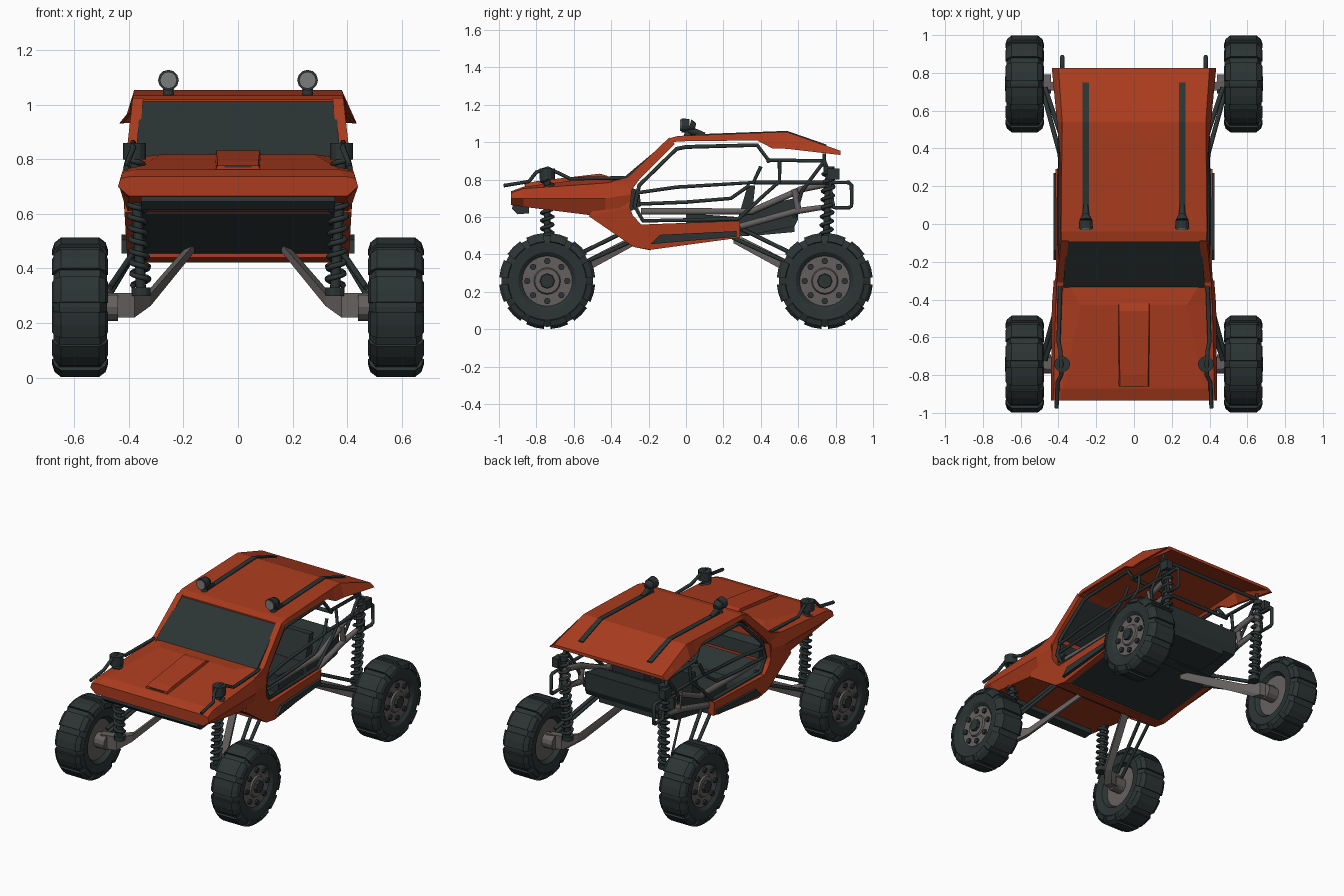
import bpy, bmesh, math
from mathutils import Vector

def mat(name, c):
    m = bpy.data.materials.new(name)
    m.diffuse_color = (*c, 1)
    return m

RED = mat("orange red paint", (0.41, 0.045, 0.013))
DARK = mat("dark rubber and tube", (0.025, 0.034, 0.034))
GREY = mat("grey metal", (0.13, 0.118, 0.115))
LENS = mat("lamp glass", (0.2, 0.2, 0.2))

def finish(name, bm, m, mirror=False):
    if mirror:
        g = bmesh.ops.duplicate(bm, geom=bm.verts[:] + bm.edges[:] + bm.faces[:])["geom"]
        for v in g:
            if isinstance(v, bmesh.types.BMVert):
                v.co.x *= -1
    bmesh.ops.recalc_face_normals(bm, faces=bm.faces[:])
    me = bpy.data.meshes.new(name)
    bm.to_mesh(me)
    bm.free()
    me.materials.append(m)
    o = bpy.data.objects.new(name, me)
    bpy.context.collection.objects.link(o)
    return o

def loft(bm, rings, loop=False):
    """Skin closed rings of points; caps the ends unless loop."""
    vs = [[bm.verts.new(p) for p in r] for r in rings]
    n = len(vs[0])
    for i in range(len(vs) if loop else len(vs) - 1):
        a, b = vs[i], vs[(i + 1) % len(vs)]
        for j in range(n):
            k = (j + 1) % n
            bm.faces.new((a[j], a[k], b[k], b[j]))
    if not loop:
        bm.faces.new(vs[0])
        bm.faces.new(vs[-1])

def cone(bm, p0, p1, r0, r1=None, n=12):
    p0, p1 = Vector(p0), Vector(p1)
    d = p1 - p0
    q = d.to_track_quat('Z', 'Y').to_matrix().to_4x4()
    q.translation = (p0 + p1) / 2
    bmesh.ops.create_cone(bm, cap_ends=True, segments=n, radius1=r0,
                          radius2=r0 if r1 is None else r1, depth=d.length, matrix=q)

def part(name, m, cones, mirror=True):
    bm = bmesh.new()
    for c in cones:
        cone(bm, *c)
    return finish(name, bm, m, mirror)

def tube(name, paths, r, m=DARK, mirror=True, closed=False):
    cu = bpy.data.curves.new(name, 'CURVE')
    cu.dimensions = '3D'
    cu.bevel_depth, cu.bevel_resolution, cu.use_fill_caps = r, 1, True
    for pts in paths:
        for s in ((1, -1) if mirror else (1,)):
            sp = cu.splines.new('POLY')
            sp.points.add(len(pts) - 1)
            for p, c in zip(sp.points, pts):
                p.co = (s * c[0], c[1], c[2], 1)
            sp.use_cyclic_u = closed
    o = bpy.data.objects.new(name, cu)
    bpy.context.collection.objects.link(o)
    me = bpy.data.meshes.new_from_object(o.evaluated_get(bpy.context.evaluated_depsgraph_get()))
    bpy.data.objects.remove(o)
    me.materials.clear()
    me.materials.append(m)
    bpy.context.collection.objects.link(bpy.data.objects.new(name, me))

def side_x(z):
    """Half width of the cab at height z."""
    if z < 0.7:
        return 0.405 + (z - 0.42) * 0.06
    return 0.422 - (z - 0.7) * 0.11

def side(pts, inset=0.025):
    return [(side_x(z) - inset, y, z) for y, z in pts]

def sym(y, half):
    return [(x, y, z) for x, z in half] + [(-x, y, z) for x, z in reversed(half)]

def slab(name, m, yz, x0, x1, mirror=False):
    bm = bmesh.new()
    loft(bm, [[(x, y, z) for y, z in yz] for x in (x0, x1)])
    return finish(name, bm, m, mirror)

# hood and nose
bm = bmesh.new()
loft(bm, [sym(-0.935, [(0.39, 0.738), (0.43, 0.73), (0.44, 0.70), (0.40, 0.665)]),
          sym(-0.87, [(0.375, 0.762), (0.425, 0.752), (0.44, 0.70), (0.40, 0.655)]),
          sym(-0.43, [(0.28, 0.818), (0.415, 0.782), (0.435, 0.70), (0.405, 0.60)]),
          sym(-0.30, [(0.36, 0.808), (0.405, 0.80), (0.425, 0.72), (0.405, 0.61)])])
finish("hood", bm, RED)
bm = bmesh.new()
loft(bm, [sym(-0.86, [(0.075, 0.778), (0.085, 0.75)]), sym(-0.80, [(0.075, 0.792), (0.085, 0.75)]),
          sym(-0.46, [(0.08, 0.832), (0.088, 0.79)]), sym(-0.42, [(0.08, 0.82), (0.088, 0.79)])])
finish("hood_scoop", bm, RED)
slab("scoop_slot", DARK, [(-0.864, 0.77), (-0.864, 0.776), (-0.85, 0.776), (-0.85, 0.77)], -0.05, 0.05)
slab("grille_bar", DARK, [(-0.925, 0.672), (-0.93, 0.645), (-0.90, 0.615), (-0.84, 0.62), (-0.84, 0.67)], -0.355, 0.355)

# cab side frames: sill, front flank and windshield pillar
pairs = [((0.29, 0.58), (0.29, 0.49)), ((-0.24, 0.56), (-0.19, 0.425)), ((-0.285, 0.61), (-0.28, 0.44)),
         ((-0.30, 0.65), (-0.52, 0.605)), ((-0.29, 0.745), (-0.40, 0.79)),
         ((-0.25, 0.80), (-0.31, 0.815)), ((-0.06, 0.99), (-0.09, 1.025))]
bm = bmesh.new()
loft(bm, [[(side_x(a[1]), *a), (side_x(b[1]), *b), (side_x(b[1]) - 0.04, *b), (side_x(a[1]) - 0.04, *a)]
          for a, b in pairs])
finish("cab_side_frame", bm, RED, True)
slab("sill_guard", DARK, [(-0.19, 0.455), (0.27, 0.495), (0.27, 0.525), (-0.14, 0.505)], 0.395, 0.427, True)
slab("floor_front_lip", RED, [(-0.28, 0.44), (-0.19, 0.422), (-0.19, 0.435), (-0.28, 0.455)], -0.39, 0.39)

# windshield
bm = bmesh.new()
loft(bm, [[(0.375, -0.335, 0.81), (-0.375, -0.335, 0.81), (-0.375, -0.325, 0.80), (0.375, -0.325, 0.80)],
          [(0.357, -0.087, 1.018), (-0.357, -0.087, 1.018), (-0.357, -0.077, 1.008), (0.357, -0.077, 1.008)]])
finish("windshield", bm, DARK)

# roof shell with flared rear lip
def roof_ring(y, w, z, wl, zl):
    return sym(y, [(w, z), (wl, zl), (wl - 0.015, zl), (w - 0.015, z - 0.02)])
bm = bmesh.new()
loft(bm, [roof_ring(-0.095, 0.382, 1.02, 0.39, 0.995), roof_ring(-0.04, 0.386, 1.034, 0.393, 1.005),
          roof_ring(0.38, 0.382, 1.05, 0.393, 1.01), roof_ring(0.46, 0.381, 1.053, 0.40, 0.968),
          roof_ring(0.54, 0.38, 1.055, 0.408, 0.965), roof_ring(0.825, 0.40, 0.955, 0.435, 0.932)])
finish("roof", bm, RED)
bm = bmesh.new()
loft(bm, [[(0.238, y, z), (0.238, y, z + 0.022), (0.272, y, z + 0.022), (0.272, y, z)]
          for y, z in ((0.03, 1.02), (0.54, 1.039), (0.75, 0.966))])
finish("roof_strip", bm, DARK, True)

# roof lamps
part("roof_lamp", DARK, [((0.255, -0.025, 1.09), (0.255, 0.02, 1.09), 0.038, 0.034),
                         ((0.255, 0.02, 1.09), (0.255, 0.05, 1.082), 0.034, 0.02),
                         ((0.255, 0.01, 1.03), (0.255, 0.01, 1.07), 0.022, 0.014),
                         ((0.255, 0.015, 1.065), (0.255, 0.10, 1.04), 0.022, 0.012)])
part("lamp_lens", LENS, [((0.255, -0.031, 1.09), (0.255, -0.024, 1.09), 0.031)])

# floor pan and rear box
slab("floor_pan", DARK, [(-0.50, 0.60), (-0.27, 0.45), (-0.19, 0.43), (0.29, 0.492), (0.29, 0.53),
                         (-0.18, 0.49), (-0.25, 0.50), (-0.46, 0.62)], -0.385, 0.385)
slab("rear_box", DARK, [(0.26, 0.49), (0.58, 0.55), (0.60, 0.59), (0.60, 0.705), (0.44, 0.67), (0.26, 0.58)], -0.33, 0.33)
slab("rear_engine", DARK, [(0.36, 0.50), (0.58, 0.52), (0.58, 0.66), (0.36, 0.62)], -0.24, 0.24)

# seats and dashboard
slab("seat", DARK, [(0.0, 0.50), (0.0, 0.62), (0.28, 0.60), (0.33, 0.77), (0.37, 0.77), (0.34, 0.50)], 0.06, 0.30, True)
slab("dashboard", DARK, [(-0.32, 0.62), (-0.32, 0.77), (-0.25, 0.74), (-0.24, 0.66)], -0.37, 0.37)

# tube cage: window frame, door bars, rear frame
tube("window_frame", [side([(0.28, 0.59), (-0.23, 0.58), (-0.275, 0.66), (-0.25, 0.77), (-0.05, 0.965), (0.0, 0.975),
                            (0.38, 0.985), (0.44, 0.905), (0.74, 0.90), (0.78, 0.80)])], 0.012)
tube("door_bars", [side([(-0.26, 0.73), (-0.05, 0.76), (0.36, 0.785), (0.40, 0.87)]),
                   side([(-0.25, 0.67), (0.0, 0.68), (0.24, 0.70), (0.34, 0.77)]),
                   side([(0.28, 0.59), (0.42, 0.72), (0.50, 0.79), (0.50, 0.90)])], 0.011)
tube("rear_frame", [[(0.38, 0.36, 0.785), (0.38, 0.80, 0.785)], [(0.38, 0.74, 0.90), (0.38, 0.62, 0.74), (0.34, 0.58, 0.60)],
                    [(0.38, 0.74, 0.94), (0.38, 0.74, 0.87)]], 0.011)
tube("rear_bumper_loop", [[(0.38, 0.77, 0.785), (0.38, 0.87, 0.785), (0.38, 0.885, 0.77), (0.38, 0.885, 0.66),
                           (0.38, 0.87, 0.65), (0.38, 0.79, 0.65)]], 0.012, closed=True)
tube("cross_bars", [[(-0.39, y, z), (0.39, y, z)] for y, z in ((0.74, 0.90), (0.44, 0.90))],
     0.012, mirror=False)
tube("grey_chassis_rails", [[(0.35, -0.24, 0.63), (0.35, 0.05, 0.63), (0.35, 0.35, 0.63), (0.35, 0.62, 0.75), (0.36, 0.77, 0.78)],
                            [(0.36, 0.29, 0.55), (0.36, 0.58, 0.63), (0.36, 0.78, 0.66), (0.36, 0.76, 0.79)],
                            [(0.36, 0.60, 0.64), (0.36, 0.58, 0.75)]], 0.02, GREY)

# bent guard bars along the hood
tube("hood_guard_bar", [[(0.41, -0.975, 0.768), (0.405, -0.84, 0.79), (0.385, -0.80, 0.84), (0.385, -0.74, 0.862),
                         (0.39, -0.67, 0.83), (0.40, -0.62, 0.805), (0.39, -0.33, 0.81)]], 0.011)

# suspension, mirrored left and right, front and rear
for s, end in ((-1, "front"), (1, "rear")):
    top = Vector((0.38, -0.742, 0.83)) if s < 0 else Vector((0.37, 0.765, 0.87))
    low = Vector((0.355, s * 0.742, 0.30))
    coil = []
    for i in range(11 * 8 + 1):
        a = i / 8 * math.tau
        c = low.lerp(top, 0.07 + 0.88 * i / 88)
        coil.append((c.x + 0.03 * math.cos(a), c.y + 0.03 * math.sin(a), c.z))
    tube(end + "_spring", [coil], 0.01)
    cap = Vector((0, 0, 0.03))
    part(end + "_damper", DARK, [(low, top, 0.018), (low, low + cap, 0.035),
                                 (top - cap, top + cap, 0.042) if s < 0 else (top - cap, top, 0.03)])
    # tapered lower arm
    bm = bmesh.new()
    rings = []
    for x, y, z, h in ((0.17, 0.28, 0.475, 0.015), (0.33, 0.64, 0.285, 0.022),
                       (0.39, 0.72, 0.265, 0.045), (0.49, 0.742, 0.265, 0.045)):
        rings.append([(x - 0.01, s * y - 0.025, z - h), (x + 0.01, s * y + 0.025, z - h),
                      (x + 0.01, s * y + 0.025, z + h), (x - 0.01, s * y - 0.025, z + h)])
    loft(bm, rings)
    finish(end + "_lower_arm", bm, GREY, True)
    tube(end + "_links", [[(0.32, s * 0.27, 0.55), (0.47, s * 0.72, 0.33)],
                          [(0.36, s * 0.25, 0.49), (0.48, s * 0.69, 0.29)]], 0.012)
slab("rear_shock_box", DARK, [(0.755, 0.80), (0.82, 0.80), (0.82, 0.86), (0.755, 0.86)], 0.375, 0.42, True)

# wheels
R = 0.258
def ring(profile, a, cy):
    return [(x, cy + r * math.cos(a), R + r * math.sin(a)) for x, r in profile]
TYRE = [(0.52, 0.128), (0.488, 0.15), (0.48, 0.205), (0.505, 0.245), (0.655, 0.245), (0.676, 0.205), (0.672, 0.155), (0.65, 0.128)]
LUG = [(0.49, 0.20), (0.477, 0.212), (0.485, 0.238), (0.51, 0.257), (0.648, 0.257), (0.672, 0.238), (0.681, 0.212), (0.66, 0.20)]
for s, end in ((-1, "front"), (1, "rear")):
    cy = s * 0.742
    bm = bmesh.new()
    loft(bm, [ring(TYRE, i / 32 * math.tau, cy) for i in range(32)], True)
    finish(end + "_tyre", bm, DARK, True)
    bm = bmesh.new()
    for i in range(12):
        a = (i + 0.5) / 12 * math.tau
        loft(bm, [ring(LUG, a + d, cy) for d in (-0.19, 0, 0.19)])
    finish(end + "_tread_lugs", bm, DARK, True)
    part(end + "_rim", GREY, [((0.515, cy, R), (0.655, cy, R), 0.14, 0.14, 32),
                              ((0.44, cy, R), (0.53, cy, R), 0.05),
                              ((0.655, cy, R), (0.666, cy, R), 0.072, 0.066, 16)])
    bolts = [((0.65, cy + 0.107 * math.cos(k * math.tau / 8), R + 0.107 * math.sin(k * math.tau / 8)),
              (0.668, cy + 0.107 * math.cos(k * math.tau / 8), R + 0.107 * math.sin(k * math.tau / 8)), 0.017, 0.017, 8)
             for k in range(8)]
    part(end + "_hub_bolts", DARK, bolts + [((0.65, cy, R), (0.682, cy, R), 0.043, 0.038, 8)])
